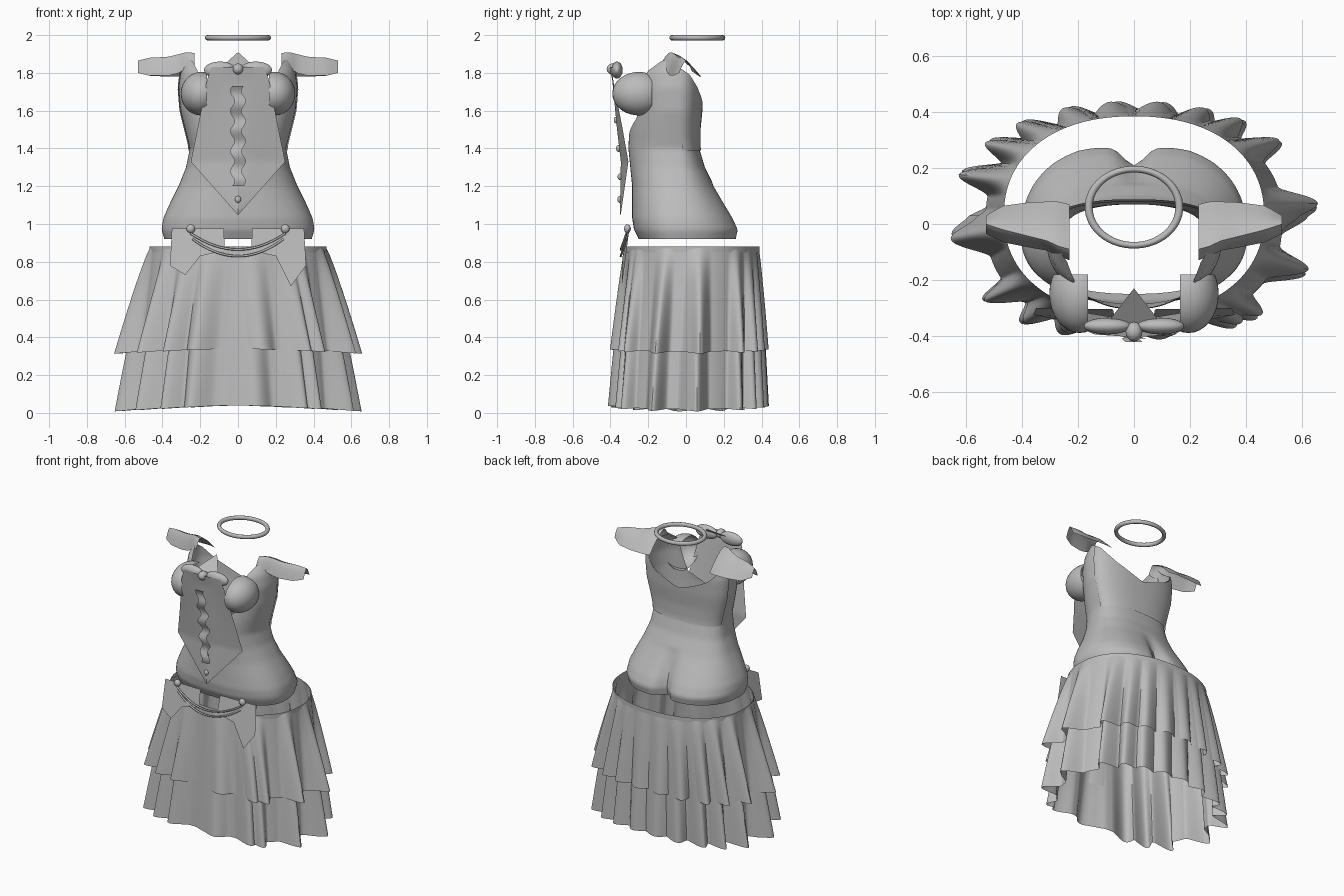
import bpy, bmesh, math
from math import sin, cos, pi, exp

cube = bpy.data.objects.get("Cube")
if cube:
    bpy.data.objects.remove(cube)

GREY = (0.5, 0.5, 0.5, 1)
grey = bpy.data.materials.new("cloth grey")
grey.use_nodes = True
grey.diffuse_color = GREY
grey.node_tree.nodes["Principled BSDF"].inputs["Base Color"].default_value = GREY


def finish(obj, name, angle=40):
    obj.name = name
    obj.data.materials.append(grey)
    bpy.ops.object.select_all(action='DESELECT')
    obj.select_set(True)
    bpy.context.view_layer.objects.active = obj
    if obj.type == 'MESH':
        bpy.ops.object.shade_smooth_by_angle(angle=math.radians(angle))
    return obj


def from_bmesh(bm, name, angle=40):
    mesh = bpy.data.meshes.new(name)
    bm.to_mesh(mesh)
    bm.free()
    obj = bpy.data.objects.new(name, mesh)
    bpy.context.collection.objects.link(obj)
    return finish(obj, name, angle)


def sheet(name, fn, nu, nv, closed=False, angle=40):
    """Surface from fn(u, v), both running 0 to 1."""
    bm = bmesh.new()
    cols = nu if closed else nu + 1
    rows = [[bm.verts.new(fn(i / nu, j / nv)) for i in range(cols)] for j in range(nv + 1)]
    for low, high in zip(rows, rows[1:]):
        for i in range(nu):
            k = (i + 1) % cols
            bm.faces.new((low[i], low[k], high[k], high[i]))
    return from_bmesh(bm, name, angle)


def polygon(name, points):
    bm = bmesh.new()
    bm.faces.new([bm.verts.new(p) for p in points])
    return from_bmesh(bm, name)


def ball(name, loc, size):
    bpy.ops.mesh.primitive_uv_sphere_add(segments=20, ring_count=12, location=loc)
    obj = bpy.context.object
    obj.scale = size
    return finish(obj, name)


def tube(name, points, radius):
    curve = bpy.data.curves.new(name, 'CURVE')
    curve.dimensions = '3D'
    curve.bevel_depth = radius
    curve.bevel_resolution = 2
    line = curve.splines.new('POLY')
    line.points.add(len(points) - 1)
    for p, co in zip(line.points, points):
        p.co = (*co, 1)
    obj = bpy.data.objects.new(name, curve)
    bpy.context.collection.objects.link(obj)
    return finish(obj, name)


def lookup(table, t):
    """Interpolation in rows of (key, values...)."""
    t = min(max(t, table[0][0]), table[-1][0])
    for a, b in zip(table, table[1:]):
        if t <= b[0]:
            f = (t - a[0]) / (b[0] - a[0])
            return [p + (q - p) * f for p, q in zip(a[1:], b[1:])]


def power(c, e):
    return math.copysign(abs(c) ** e, c)


# Torso: height, half width, front y, back y
TORSO = [(.92, .39, -.25, .28), (.97, .405, -.275, .29), (1.03, .395, -.285, .26), (1.1, .365, -.285, .215),
         (1.2, .315, -.285, .15), (1.3, .275, -.295, .1), (1.4, .255, -.305, .07), (1.5, .28, -.3, .07),
         (1.6, .305, -.285, .08), (1.72, .315, -.28, .085), (1.8, .305, -.26, .075), (1.91, .27, -.13, .04)]
# Neckline height by turn from the back to the front
NECK = [(0, 1.62), (.2, 1.7), (.36, 1.79), (.5, 1.83), (.6, 1.88), (.7, 1.86), (.77, 1.81), (.83, 1.56), (1, 1.46)]


def torso_point(turn, v, bottom=.92, grow=0.0):
    a = turn * 2 * pi
    away = abs((turn - .25 + .5) % 1 - .5) * 2
    z = bottom + (lookup(NECK, away)[0] - bottom) * v
    w, front, back = lookup(TORSO, z)
    x = (w + grow) * power(cos(a), .85)
    s = power(sin(a), .85)
    mid = -.04
    if s > 0:
        y = mid + s * (back + grow - mid)
        # cleft between the buttocks, each side rounding under
        fade = min(max((1.22 - z) * 4, 0), 1)
        y -= fade * (.06 * exp(-(x / .05) ** 2) + .02 * (1 - min(abs(x) / .2, 1)))
    else:
        y = mid + s * (mid - front + grow)
    return x, y, z


sheet("torso", lambda u, v: torso_point(u, v), 128, 48, True)
sheet("back_panel", lambda u, v: torso_point(.02 + u * .46, v, 1.39, .007), 48, 12)

# Rounded bust cups, open at the back and towards the middle
for side, label in ((1, "left"), (-1, "right")):
    bm = bmesh.new()
    bmesh.ops.create_uvsphere(bm, u_segments=32, v_segments=20, radius=1)
    for v in bm.verts:
        v.co = (side * .195 + v.co.x * .108, -.25 + v.co.y * .14, 1.69 + v.co.z * .115)
    for point, normal in (((0, -.18, 0), (0, 1, 0)), ((side * .165, 0, 0), (-side, 0, 0))):
        bmesh.ops.bisect_plane(bm, geom=bm.verts[:] + bm.edges[:] + bm.faces[:],
                               plane_co=point, plane_no=normal, clear_outer=True)
    from_bmesh(bm, label + "_bust_cup")

# Shoulder caps: distance out, front z, crest z, back z, front y, crest y, back y
CAP = [(.23, 1.85, 1.905, 1.78, -.13, -.09, .07), (.27, 1.83, 1.91, 1.78, -.115, -.08, .08),
       (.31, 1.8, 1.9, 1.78, -.095, -.06, .08), (.37, 1.785, 1.885, 1.78, -.085, -.045, .078),
       (.47, 1.785, 1.88, 1.785, -.065, -.02, .065), (.53, 1.8, 1.865, 1.81, -.035, 0, .03)]


def cap_point(side):
    def fn(u, v):
        x = .23 + .3 * u
        fz, cz, bz, fy, cy, by = lookup(CAP, x)
        if side < 0:
            v = 1 - v
        t = abs(2 * v - 1)
        ez, ey = (fz, fy) if v < .5 else (bz, by)
        return side * x, cy + (ey - cy) * t, cz + (ez - cz) * t ** 1.5
    return fn


for side, label in ((1, "left"), (-1, "right")):
    sheet(label + "_shoulder_cap", cap_point(side), 14, 8)

# Front plate: height, half width, side y, centre y
PLATE = [(1.05, .003, -.345, -.35), (1.33, .25, -.305, -.345), (1.5, .215, -.335, -.365),
         (1.76, .165, -.385, -.39), (1.83, .14, -.395, -.405)]


def plate_point(u, v):
    z = 1.05 + .78 * v
    w, ys, yc = lookup(PLATE, z)
    t = 2 * u - 1
    return w * t, yc + (ys - yc) * abs(t), z


sheet("front_plate", plate_point, 6, 39, angle=20)
polygon("collar_point", [(-.1, -.36, 1.82), (.1, -.36, 1.82), (0, -.23, 1.91)])


# Wavy ribbon with a row of beads
def ribbon_point(u, v):
    z = 1.2 + .53 * v
    x = (u - .5) * .06 + .012 * sin(v * pi * 10)
    return x, -.362 - .06 * v ** 2 - .007 * sin(v * pi * 8), z


sheet("wavy_ribbon", ribbon_point, 2, 60)
for z, y in ((1.13, -.352), (1.25, -.35), (1.4, -.358), (1.55, -.37)):
    ball("plate_bead", (0, y, z), (.016, .012, .018))

# Bow
for side in (-1, 1):
    ball("bow_loop", (side * .095, -.365, 1.815), (.085, .03, .045))
ball("bow_knot", (0, -.385, 1.82), (.03, .035, .03))

# Hip panels, buttons and swags
for side, label in ((1, "left"), (-1, "right")):
    drop = .67 if side > 0 else .73
    pts = [(.075, -.305, .975), (.07, -.33, .86), (.2, -.335, .83), (.28, -.34, drop),
           (.36, -.325, .78), (.35, -.3, .975)]
    polygon(label + "_hip_panel", [(side * x, y, z) for x, y, z in pts][::side])
    ball(label + "_hip_button", (side * .25, -.31, .975), (.023, .018, .023))
for name, reach, top, low in (("upper_swag", .25, .95, .865), ("lower_swag", .24, .92, .83)):
    path = [(reach * t / 8, -.345 + .03 * (t / 8) ** 2, low + (top - low) * (t / 8) ** 2) for t in range(-8, 9)]
    tube(name, path, .006)

# Directions of the pleats, in degrees
PLEATS = [5, 40, 57, 70, 84, 96, 110, 127, 142, 161, 187, 220, 239, 254, 277, 300, 309, 339]


def pleat(deg):
    near = min(abs((deg - p + 180) % 360 - 180) for p in PLEATS)
    t = max(0, 1 - near / 10)
    return t * t * (3 - 2 * t)


# Pleated skirt layers
def skirt_point(top, hem, flare, push, depth, shift, lift):
    def fn(u, v):
        a = u * 2 * pi
        f = 1 - v
        fold = pleat(u * 360 + shift)
        side = abs(cos(a))
        r = depth * fold * f ** .8
        # the hem is squarer across the front
        square = .9 - (.14 * f if sin(a) < 0 else 0)
        c, s = power(cos(a), square), power(sin(a), square)
        x = (.465 + flare * f) * c + r * cos(a)
        y = .03 + (.355 + (push if s < 0 else 0) * f) * s + .42 * r * sin(a)
        low = hem + lift * (1 - side) - .012 * fold * side
        return x, y, low + (top - low) * v
    return fn


sheet("upper_skirt", skirt_point(.88, .325, .065, .025, .13, 0, .015), 360, 12, True)
sheet("lower_skirt", skirt_point(.87, .02, .06, .035, .13, 2, .02), 360, 16, True)


def band_point(u, v):
    a = u * 2 * pi
    return .469 * power(cos(a), .9), .03 + .36 * power(sin(a), .9), .85 + .03 * v


sheet("waistband", band_point, 96, 1, True)

# Halo ring
bpy.ops.mesh.primitive_torus_add(location=(0, .06, 1.986), major_radius=.162, minor_radius=.014,
                                 major_segments=64, minor_segments=12)
bpy.context.object.scale.y = .84
finish(bpy.context.object, "halo")
